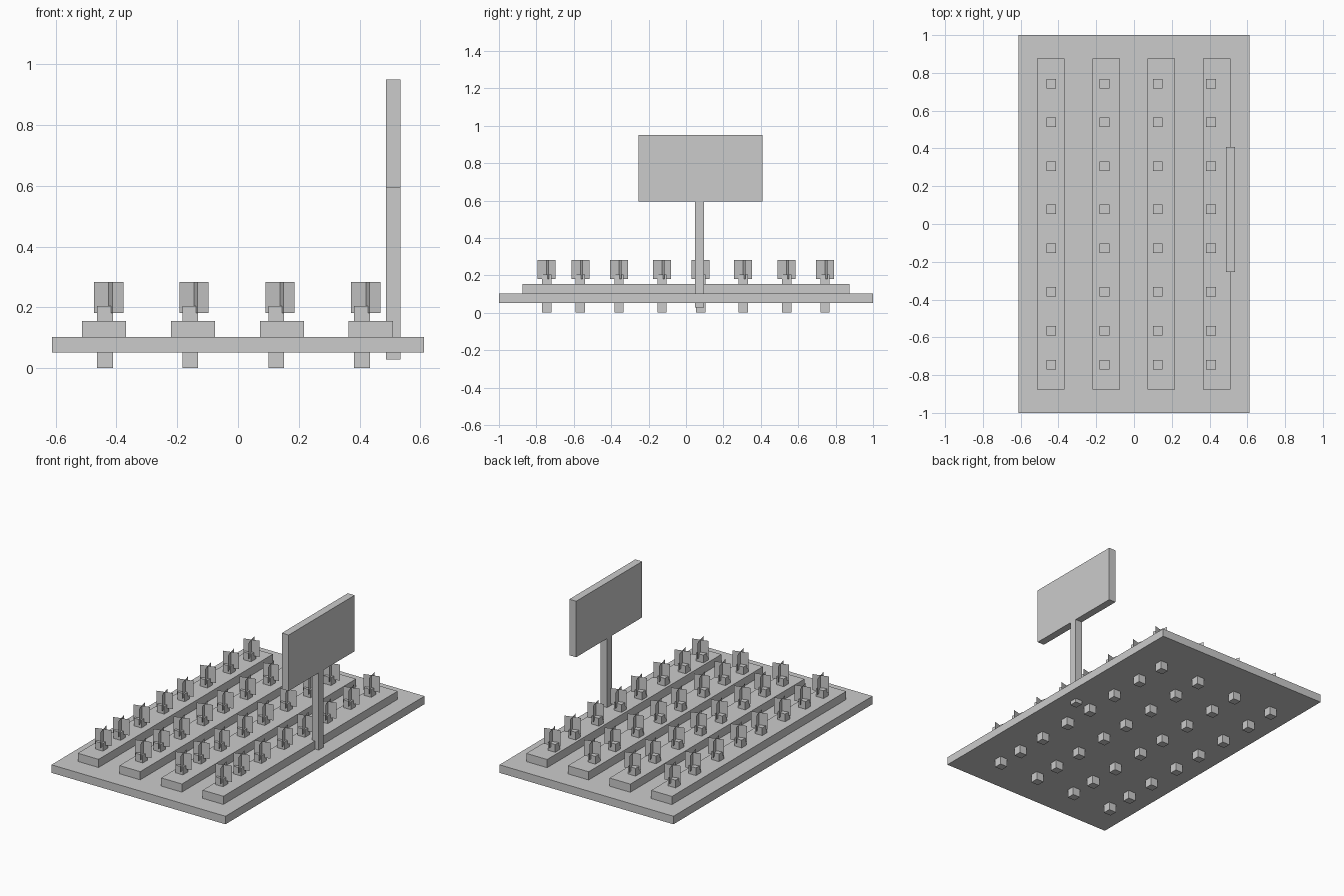
import bpy, bmesh
from math import cos, sin, radians

if "Cube" in bpy.data.objects:
    bpy.data.objects.remove(bpy.data.objects["Cube"])


def box(name, x, y, z):
    """Box from (min, max) ranges on each axis."""
    bm = bmesh.new()
    bmesh.ops.create_cube(bm, size=1)
    for v in bm.verts:
        v.co = [r[0] if c < 0 else r[1] for c, r in zip(v.co, (x, y, z))]
    return finish(name, bm)


def finish(name, bm):
    mesh = bpy.data.meshes.new(name)
    bm.to_mesh(mesh)
    bm.free()
    ob = bpy.data.objects.new(name, mesh)
    bpy.context.collection.objects.link(ob)
    return ob


def crossed_leaves(name, cx, cy, z0, z1, size, turn):
    """Two upright thin cards crossing at right angles."""
    bm = bmesh.new()
    for a in (radians(turn), radians(turn + 90)):
        dx, dy = cos(a) * size / 2, sin(a) * size / 2
        bm.faces.new([bm.verts.new(p) for p in (
            (cx - dx, cy - dy, z0), (cx + dx, cy + dy, z0),
            (cx + dx, cy + dy, z1), (cx - dx, cy - dy, z1))])
    return finish(name, bm)


# ground slab
box("ground_slab", (-0.612, 0.612), (-1, 1), (0.052, 0.103))

# raised soil beds
for x in (-0.441, -0.148, 0.145, 0.437):
    box("soil_bed", (x - 0.073, x + 0.073), (-0.875, 0.875), (0.103, 0.155))

# plants: square stem through the slab, crossed leaf cards on top
for x in (-0.438, -0.157, 0.126, 0.408):
    for y in (-0.745, -0.565, -0.358, -0.128, 0.078, 0.306, 0.538, 0.743):
        box("plant_stem", (x - 0.026, x + 0.026), (y - 0.025, y + 0.025), (0, 0.204))
        crossed_leaves("plant_leaves", x + 0.0125, y, 0.181, 0.283, 0.1, 15.5)

# sign post and blank board
box("sign_post", (0.487, 0.535), (0.047, 0.097), (0.028, 0.594))
box("sign_board", (0.487, 0.535), (-0.255, 0.408), (0.594, 0.95))
